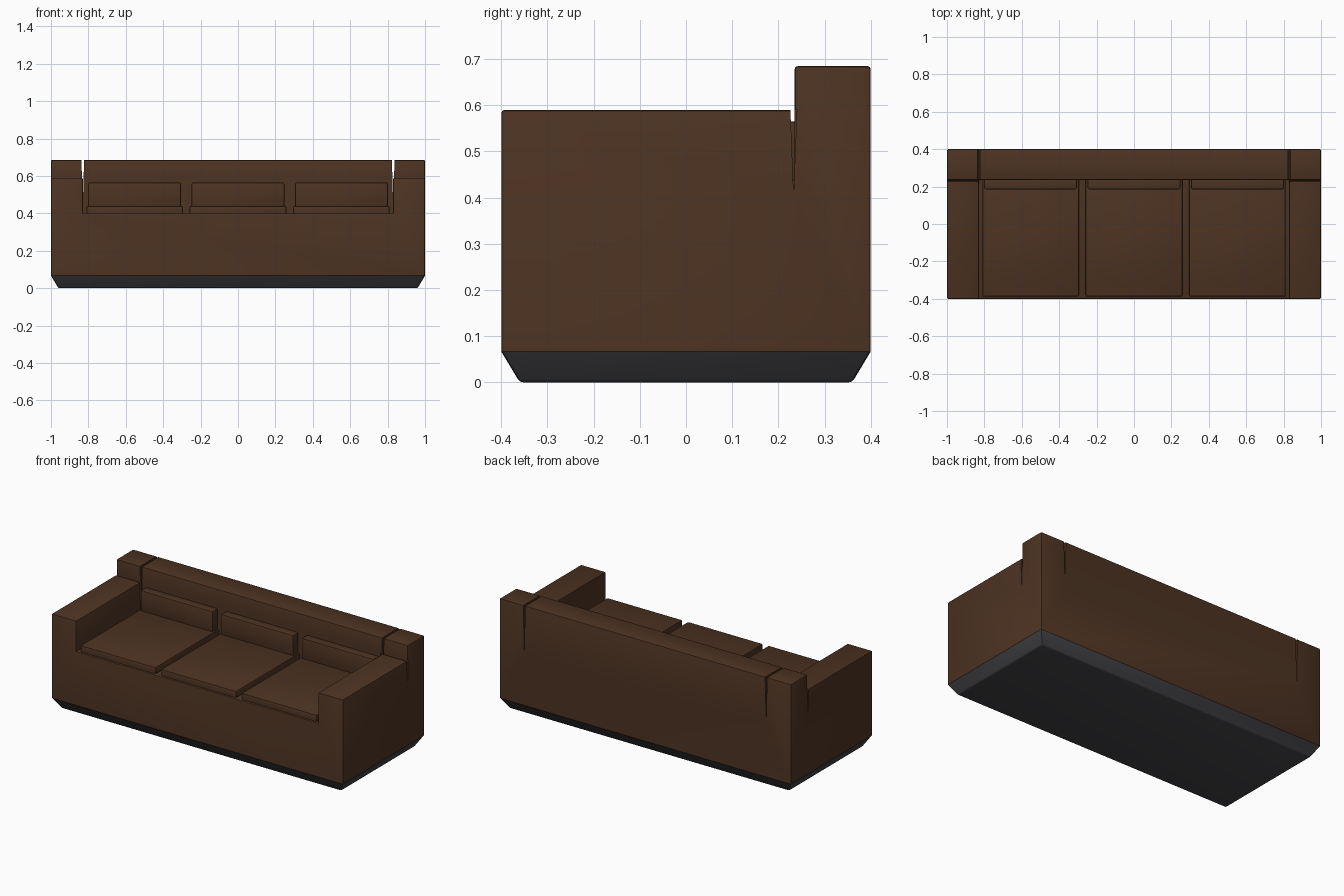
import bpy, bmesh, math
from mathutils import Vector

if "Cube" in bpy.data.objects:
    bpy.data.objects.remove(bpy.data.objects["Cube"])


def material(name, rgb):
    m = bpy.data.materials.new(name)
    m.diffuse_color = (*rgb, 1)
    m.use_nodes = True
    m.node_tree.nodes["Principled BSDF"].inputs["Base Color"].default_value = m.diffuse_color
    return m


BROWN = material("brown upholstery", (0.074, 0.033, 0.016))
GREY = material("dark grey base", (0.057, 0.057, 0.064))


def prism(name, profile, direction, mat=None):
    """Extrude a closed outline of 3D points along a direction."""
    bm = bmesh.new()
    face = bm.faces.new([bm.verts.new(p) for p in profile])
    ext = bmesh.ops.extrude_face_region(bm, geom=[face])
    verts = [g for g in ext["geom"] if isinstance(g, bmesh.types.BMVert)]
    bmesh.ops.translate(bm, verts=verts, vec=Vector(direction))
    bmesh.ops.recalc_face_normals(bm, faces=bm.faces)
    me = bpy.data.meshes.new(name)
    bm.to_mesh(me)
    bm.free()
    ob = bpy.data.objects.new(name, me)
    bpy.context.collection.objects.link(ob)
    if mat:
        me.materials.append(mat)
    return ob


def box(name, lo, hi, mat=None):
    (a, b, c), (d, e, f) = lo, hi
    return prism(name, [(a, b, c), (d, b, c), (d, e, c), (a, e, c)], (0, 0, f - c), mat)


def cut(ob, cutter):
    mod = ob.modifiers.new("cut", "BOOLEAN")
    mod.operation, mod.solver, mod.object = "DIFFERENCE", "EXACT", cutter
    bpy.context.view_layer.objects.active = ob
    bpy.ops.object.modifier_apply(modifier=mod.name)
    bpy.data.objects.remove(cutter)


def soften(ob, width, segments=2, skip_z=None):
    """Round sharp convex edges, leaving the level joint at skip_z crisp."""
    bm = bmesh.new()
    bm.from_mesh(ob.data)
    bmesh.ops.remove_doubles(bm, verts=bm.verts, dist=1e-5)
    edges = []
    for e in bm.edges:
        joint = skip_z is not None and all(abs(v.co.z - skip_z) < 1e-3 for v in e.verts)
        if len(e.link_faces) == 2 and e.calc_face_angle_signed() > 0.4 and not joint:
            edges.append(e)
    bmesh.ops.bevel(bm, geom=edges, offset=width, segments=segments, profile=0.5,
                    affect="EDGES", clamp_overlap=True)
    bm.to_mesh(ob.data)
    bm.free()


def smooth(ob):
    bpy.ops.object.select_all(action="DESELECT")
    ob.select_set(True)
    bpy.context.view_layer.objects.active = ob
    bpy.ops.object.shade_smooth_by_angle(angle=math.radians(30))


BASE_TOP, SEAT_Z, ARM_Z, BACK_Z = 0.067, 0.40, 0.59, 0.685
ARM_X, BACK_Y, TIP_Z = 0.83, 0.235, 0.41

# Upholstered frame: side profile, then the seat well cut out
frame = prism("sofa_frame", [(-1, -0.4, BASE_TOP), (-1, 0.4, BASE_TOP), (-1, 0.4, BACK_Z),
                             (-1, BACK_Y, BACK_Z), (-1, BACK_Y, ARM_Z), (-1, -0.4, ARM_Z)],
              (2, 0, 0), BROWN)
cut(frame, box("well_cutter", (-ARM_X, -0.5, SEAT_Z), (ARM_X, BACK_Y, 0.8)))
soften(frame, 0.007, skip_z=BASE_TOP)

# Tapered seams between arms, corner blocks and back
for s in (-1, 1):
    cut(frame, prism("arm_seam_cutter", [(s * 0.815, 0.226, 0.591), (s * 0.815, 0.24, 0.591),
                                         (s * 0.815, 0.233, TIP_Z)], (s * 0.3, 0, 0)))
    cut(frame, prism("back_seam_cutter", [(s * ARM_X - 0.007, 0.22, 0.69), (s * ARM_X + 0.007, 0.22, 0.69),
                                          (s * ARM_X, 0.22, TIP_Z)], (0, 0.3, 0)))
smooth(frame)

# Plinth tapering in towards the floor
base = box("base", (-1, -0.4, 0), (1, 0.4, BASE_TOP), GREY)
for v in base.data.vertices:
    if v.co.z < 0.01:
        v.co.x *= 0.96
        v.co.y *= 0.9
soften(base, 0.008, skip_z=BASE_TOP)
smooth(base)

# Three seat cushions with three back cushions
for i, n in ((-1, "left"), (0, "middle"), (1, "right")):
    x = i * 0.553
    seat = box(f"seat_cushion_{n}", (x - 0.258, -0.388, SEAT_Z - 0.02), (x + 0.258, BACK_Y + 0.01, 0.44), BROWN)
    back = box(f"back_cushion_{n}", (x - 0.248, 0.185, 0.42), (x + 0.248, BACK_Y + 0.01, 0.565), BROWN)
    for ob in (seat, back):
        soften(ob, 0.009)
        smooth(ob)
